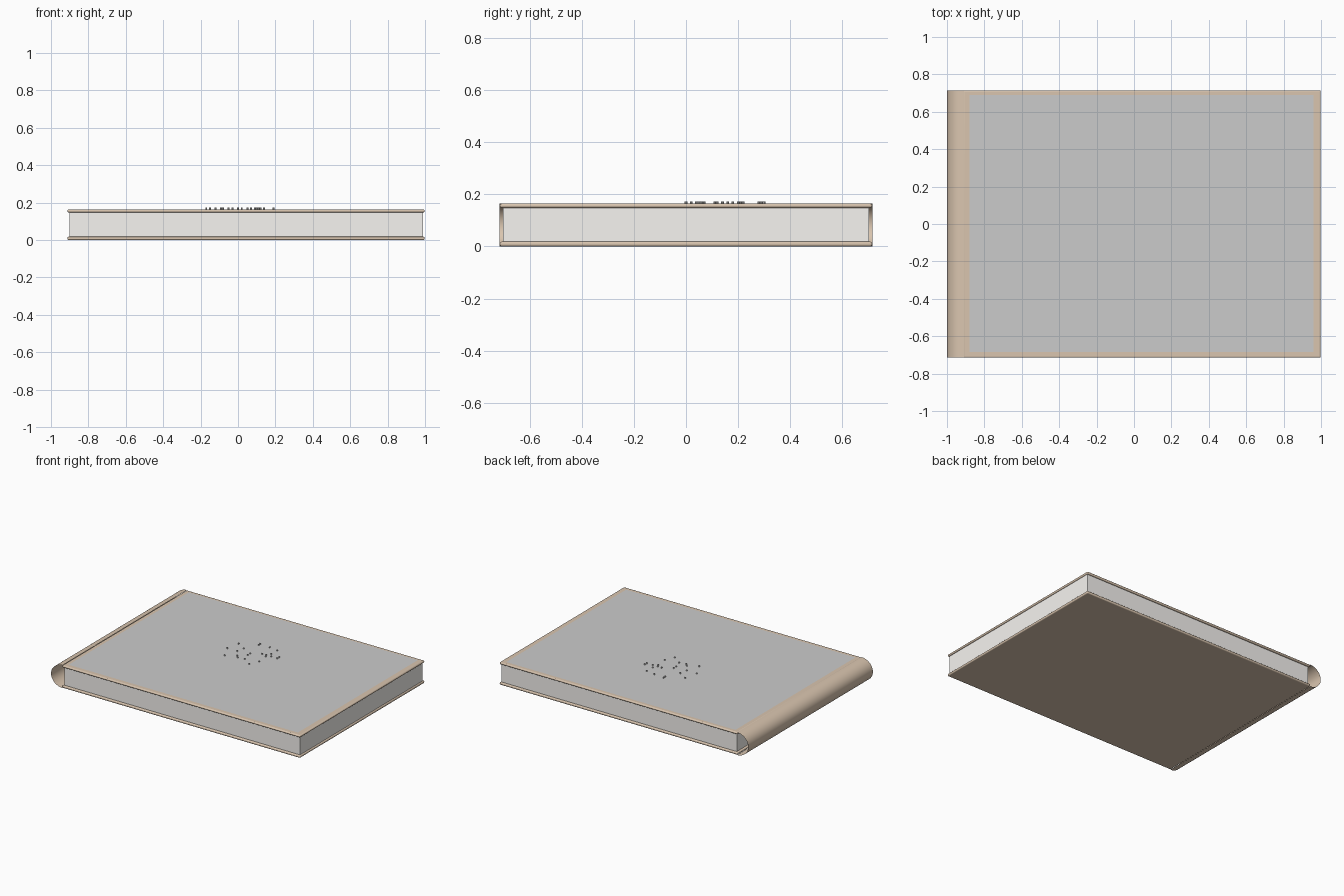
import bpy, bmesh, math

if "Cube" in bpy.data.objects:
    bpy.data.objects.remove(bpy.data.objects["Cube"])


def material(name, rgb):
    m = bpy.data.materials.new(name)
    m.diffuse_color = (*rgb, 1)
    m.use_nodes = True
    m.node_tree.nodes["Principled BSDF"].inputs["Base Color"].default_value = m.diffuse_color
    return m


def add_mesh(name, bm, mat=None):
    me = bpy.data.meshes.new(name)
    bmesh.ops.recalc_face_normals(bm, faces=bm.faces[:])
    bm.to_mesh(me)
    bm.free()
    ob = bpy.data.objects.new(name, me)
    bpy.context.collection.objects.link(ob)
    if mat:
        me.materials.append(mat)
    return ob


def smooth(ob, angle=40):
    bpy.ops.object.select_all(action='DESELECT')
    ob.select_set(True)
    bpy.context.view_layer.objects.active = ob
    bpy.ops.object.shade_smooth_by_angle(angle=math.radians(angle))


def box(name, x, y, z, mat=None, bevel=0):
    bm = bmesh.new()
    bmesh.ops.create_cube(bm, size=1)
    for v in bm.verts:
        for i, (a, b) in enumerate((x, y, z)):
            v.co[i] = (a + b) / 2 + v.co[i] * (b - a)
    ob = add_mesh(name, bm, mat)
    if bevel:
        mod = ob.modifiers.new("rounded_edges", 'BEVEL')
        mod.width, mod.segments = bevel, 3
        smooth(ob)
    return ob


leather = material("leather", (0.70, 0.56, 0.43))
paper = material("paper", (0.93, 0.91, 0.88))

# Covers and page block
H, W = 0.164, 0.715
box("bottom_cover", (-0.912, 0.998), (-W, W), (0, 0.018), leather, 0.007)
box("top_cover", (-0.912, 0.998), (-W, W), (0.148, H), leather, 0.007)
box("pages", (-0.90, 0.99), (-0.703, 0.703), (0.016, 0.150), paper)

# Curved spine: thin open shell
bm = bmesh.new()
rows = []
for i in range(25):
    a = math.pi * (0.5 + i / 24)
    x, z = -0.91 + 0.09 * math.cos(a), H / 2 + H / 2 * math.sin(a)
    rows.append([bm.verts.new((x, s * W, z)) for s in (-1, 1)])
for p, q in zip(rows, rows[1:]):
    bm.faces.new((p[0], p[1], q[1], q[0]))
smooth(add_mesh("spine", bm, leather))

# Grey panel laid on the top cover
bm = bmesh.new()
bm.faces.new([bm.verts.new((x, y, H + 0.001)) for x, y in
              ((-0.88, -0.685), (0.96, -0.685), (0.96, 0.69), (-0.88, 0.69))])
add_mesh("cover_panel", bm)

# Scattered tiny studs on the panel
spots = [(-.03, .30), (-.03, .28), (.05, .29), (.12, .28), (-.15, .22), (.12, .21),
         (-.08, .18), (.07, .18), (.10, .18), (.14, .18), (.19, .20), (.19, .18),
         (.11, .16), (-.17, .12), (-.09, .12), (0, .14), (0, .11), (.12, .07),
         (-.12, .02), (-.05, .06), (-.03, .04), (.02, .05), (.09, 0)]
bm = bmesh.new()
for x, y in spots:
    made = bmesh.ops.create_cone(bm, cap_ends=True, segments=8, radius1=0.005,
                                 radius2=0.005, depth=0.012)
    bmesh.ops.translate(bm, verts=made["verts"], vec=(x, y, H + 0.003))
add_mesh("cover_studs", bm)
